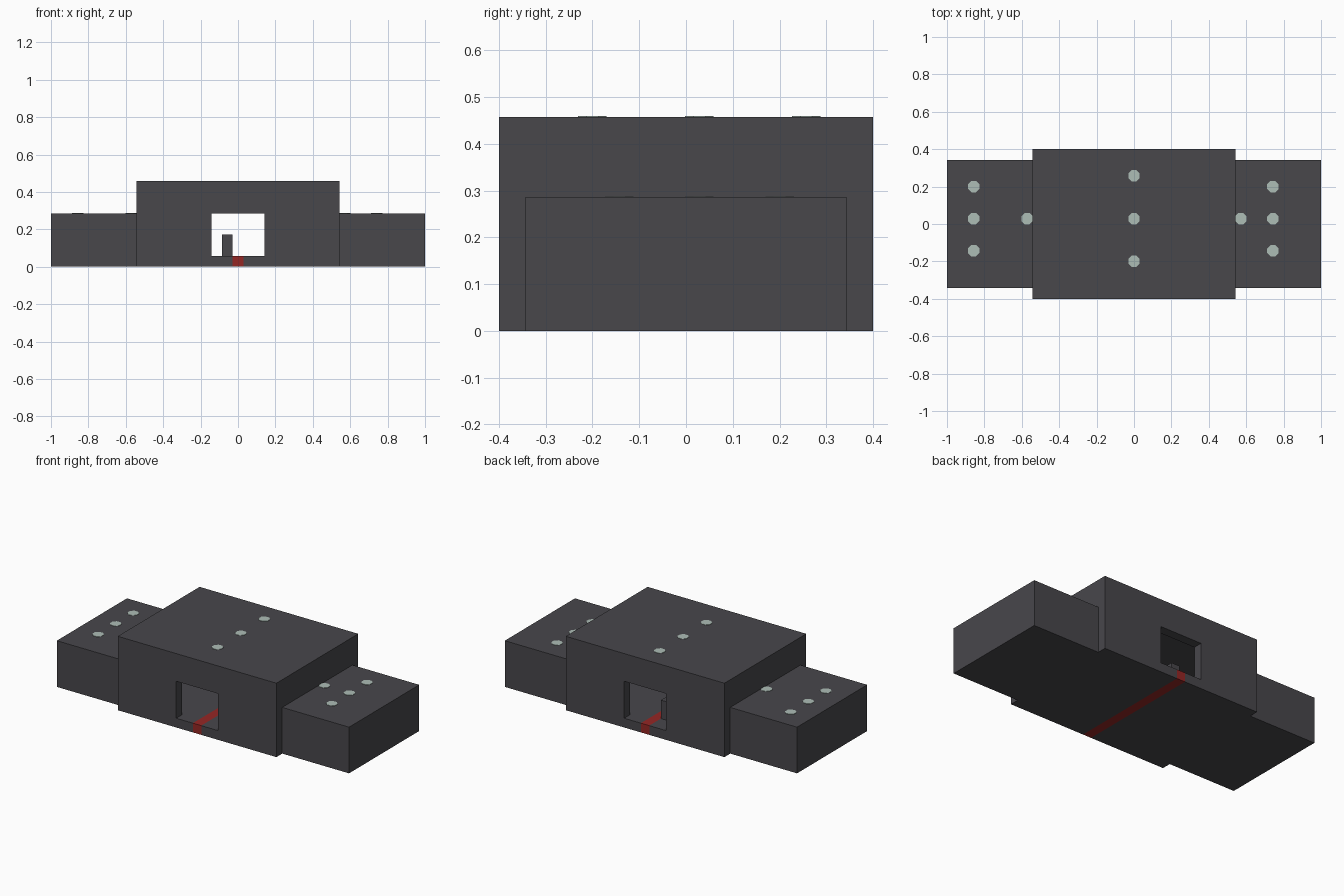
import bpy
import bmesh
from mathutils import Matrix, Vector

U = 2 / 35  # block module

cube = bpy.data.objects.get("Cube")
if cube:
    bpy.data.objects.remove(cube, do_unlink=True)


def material(name, rgb):
    m = bpy.data.materials.new(name)
    m.use_nodes = True
    m.diffuse_color = (*rgb, 1)
    m.node_tree.nodes["Principled BSDF"].inputs["Base Color"].default_value = (*rgb, 1)
    return m


stone = material("dark stone", (0.065, 0.063, 0.071))
red = material("red carpet", (0.30, 0.02, 0.018))
glow = material("pale lamp", (0.42, 0.51, 0.47))


def add_object(name, bm, mat):
    me = bpy.data.meshes.new(name)
    bm.to_mesh(me)
    bm.free()
    me.materials.append(mat)
    ob = bpy.data.objects.new(name, me)
    bpy.context.scene.collection.objects.link(ob)
    return ob


def box(name, lo, hi, mat):
    """Box between two corners given in modules."""
    lo, hi = Vector(lo) * U, Vector(hi) * U
    bm = bmesh.new()
    place = Matrix.Translation((lo + hi) / 2) @ Matrix.Diagonal((*(hi - lo), 1))
    bmesh.ops.create_cube(bm, size=1, matrix=place)
    return add_object(name, bm, mat)


def cut(target, lo, hi):
    """Subtract a box and bake the result."""
    cutter = box("cutter", lo, hi, stone)
    cutter.hide_render = True
    mod = target.modifiers.new("cut", "BOOLEAN")
    mod.operation = "DIFFERENCE"
    mod.solver = "EXACT"
    mod.object = cutter
    bpy.context.view_layer.update()
    graph = bpy.context.evaluated_depsgraph_get()
    baked = bpy.data.meshes.new_from_object(target.evaluated_get(graph))
    target.modifiers.clear()
    target.data = baked
    bpy.data.objects.remove(cutter, do_unlink=True)


# Main hall: hollow room, a doorway through both ends, a channel for the carpet
hall = box("main_hall", (-9.5, -7, 0), (9.5, 7, 8), stone)
cut(hall, (-8.5, -6, 1), (8.5, 6, 7))
cut(hall, (-2.5, -9, 1), (2.5, 9, 5))
cut(hall, (-0.5, -9, -1), (0.5, 9, 2))

# Carpet set flush into the floor
box("carpet_strip", (-0.5, -7, 0), (0.5, 7, 1), red)

# Short post standing inside, near the back door
box("inner_post", (-1.5, 4, 1), (-0.5, 5, 3), stone)

# Side wings
for side, name in ((1, "left_wing"), (-1, "right_wing")):
    xs = sorted((side * 9.5, side * 17.5))
    box(name, (xs[0], -6, 0), (xs[1], 6, 5), stone)


# Roof lamps: thin eight-sided plates
def lamp(name, x, y, z):
    bm = bmesh.new()
    place = Matrix.Translation((x * U, y * U, z * U)) @ Matrix.Rotation(0.3927, 4, "Z")
    bmesh.ops.create_cone(bm, cap_ends=True, segments=8, radius1=0.033,
                          radius2=0.033, depth=0.004, matrix=place)
    add_object(name, bm, glow)


for y in (-3.5, 0.5, 4.5):
    lamp("hall_roof_lamp", 0, y, 8)
for y in (-2.5, 0.5, 3.5):
    lamp("left_wing_lamp", 13, y, 5)
    lamp("right_wing_lamp", -15, y, 5)
for x in (-10, 10):
    lamp("wall_side_lamp", x, 0.5, 5)
